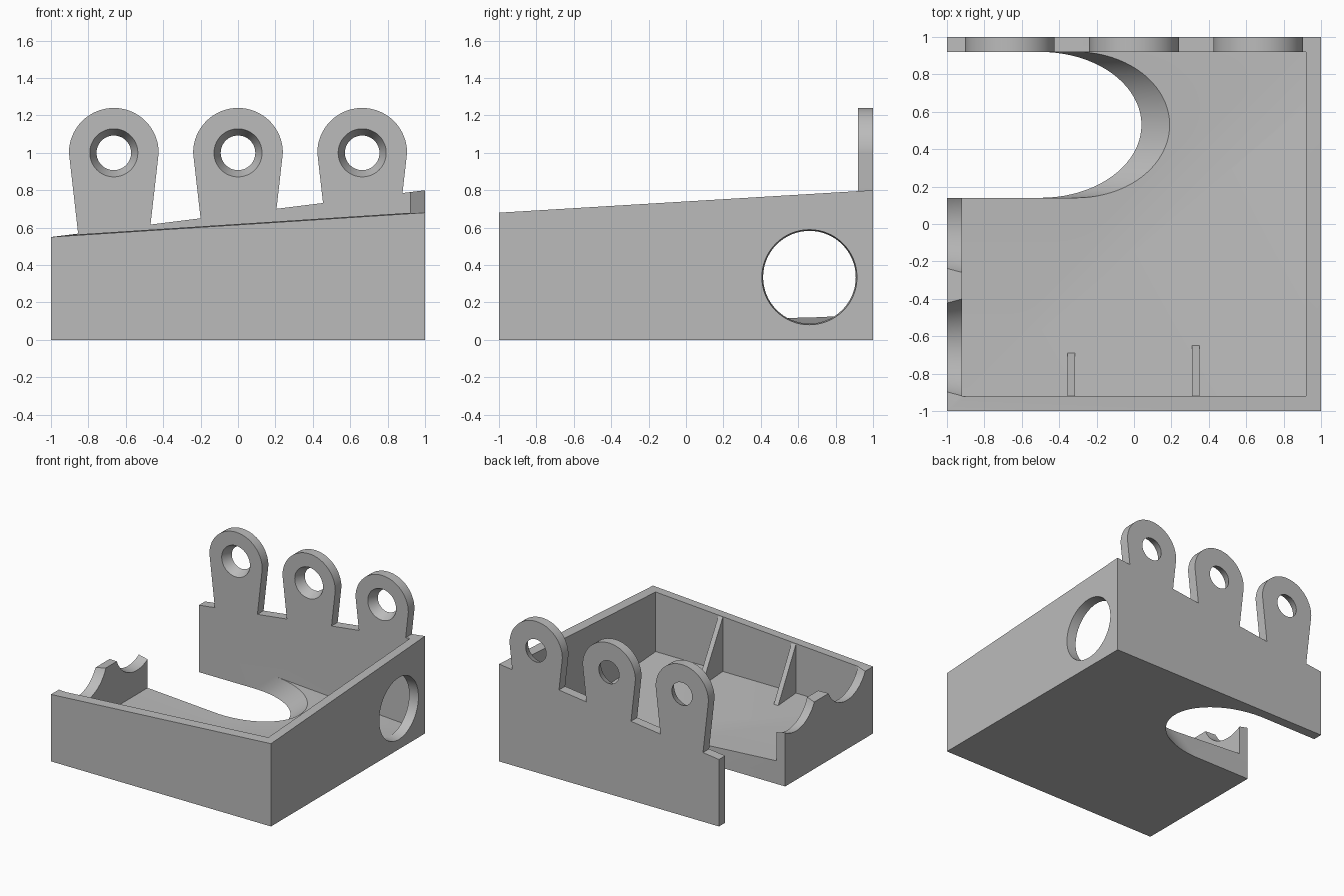
import bpy, bmesh, math

old = bpy.data.objects.get("Cube")
if old:
    bpy.data.objects.remove(old, do_unlink=True)

grey = bpy.data.materials.new("plain_grey")
grey.use_nodes = True
COLOR = (0.5, 0.5, 0.5, 1)
grey.diffuse_color = COLOR
grey.node_tree.nodes["Principled BSDF"].inputs["Base Color"].default_value = COLOR

WALL = 0.92    # inner faces of the walls


def rim(x, y):
    """Height of the twisted rim."""
    return 0.55 + (x + 1) / 2 * (0.13 + (y + 1) / 2 * 0.12)


def floor(x, y):
    """Height of the sloping floor, folded along its diagonal."""
    return 0.13 - 0.065 * x if y > x else 0.19 - 0.065 * (y + WALL)


def loft(name, lower, upper):
    """Solid between two matching loops of points."""
    bm = bmesh.new()
    a = [bm.verts.new(p) for p in lower]
    b = [bm.verts.new(p) for p in upper]
    n = len(a)
    bm.faces.new(a[::-1])
    bm.faces.new(b)
    for i in range(n):
        j = (i + 1) % n
        bm.faces.new((a[i], a[j], b[j], b[i]))
    if n == 4:
        # fold twisted quads along the diagonal from the first corner
        for loop in (a, b):
            bmesh.utils.face_split(next(f for f in loop[0].link_faces if set(f.verts) == set(loop)),
                                   loop[0], loop[2])
    bmesh.ops.recalc_face_normals(bm, faces=bm.faces)
    me = bpy.data.meshes.new(name)
    bm.to_mesh(me)
    bm.free()
    me.materials.append(grey)
    ob = bpy.data.objects.new(name, me)
    bpy.context.collection.objects.link(ob)
    return ob


def ring(r, count=64):
    return [(r * math.cos(2 * math.pi * i / count), r * math.sin(2 * math.pi * i / count))
            for i in range(count)]


def cone_x(name, y, z, x0, r0, x1, r1):
    return loft(name, [(x0, y + u, z + v) for u, v in ring(r0)],
                [(x1, y + u, z + v) for u, v in ring(r1)])


def cone_y(name, x, z, y0, r0, y1, r1):
    return loft(name, [(x + u, y0, z + v) for u, v in ring(r0)],
                [(x + u, y1, z + v) for u, v in ring(r1)])


def cut(ob, cutters):
    """Subtract the cutters, apply the result and drop the cutters."""
    for c in cutters:
        c.hide_render = True
        m = ob.modifiers.new("cut", "BOOLEAN")
        m.operation, m.solver, m.object = "DIFFERENCE", "EXACT", c
    bpy.context.view_layer.objects.active = ob
    for m in list(ob.modifiers):
        bpy.ops.object.modifier_apply(modifier=m.name)
    for c in cutters:
        bpy.data.objects.remove(c, do_unlink=True)


def smooth(ob):
    bpy.ops.object.select_all(action="DESELECT")
    ob.select_set(True)
    bpy.context.view_layer.objects.active = ob
    bpy.ops.object.shade_smooth_by_angle(angle=math.radians(25))


def square(s):
    return [(-s, -s), (s, -s), (s, s), (-s, s)]


# Tray body with an open top and sloping floor
tray = loft("tray_body", [(x, y, 0) for x, y in square(1)],
            [(x, y, rim(x, y)) for x, y in square(1)])
cavity = loft("cavity_cutter", [(x, y, floor(x, y)) for x, y in square(WALL)],
              [(x, y, 1.2) for x, y in square(WALL)])

# Slanted round-ended slot through the floor, open to the right side
Y0, Y1, SLANT = 0.14, WALL, 1.28


def slot(z):
    arc = [math.pi * (i / 40 - 0.5) for i in range(41)]
    pts = [(-0.5 + SLANT * z + 0.54 * math.cos(t), (Y0 + Y1) / 2 + (Y1 - Y0) / 2 * math.sin(t), z)
           for t in arc]
    return pts + [(-1.3, Y1, z), (-1.3, Y0, z)]


floor_slot = loft("slot_cutter", slot(-0.05), slot(0.3))
side_gap = loft("gap_cutter", [(x, y, 0.15) for x, y in ((-1.3, Y0), (-0.9, Y0), (-0.9, Y1), (-1.3, Y1))],
                [(x, y, 1) for x, y in ((-1.3, Y0), (-0.9, Y0), (-0.9, Y1), (-1.3, Y1))])

# Round port in the left wall and two half-round notches in the right wall
port = cone_x("port_cutter", 0.66, 0.335, 1.02, 0.256, 0.9, 0.246)
notches = [cone_x("notch_cutter", y, 0.667, -1.02, 0.261, -0.9, 0.284) for y in (-0.66, 0)]
cut(tray, [cavity, floor_slot, side_gap, port] + notches)
smooth(tray)

# Three hinge lugs with tapered holes on the back wall
for i, x in enumerate((-0.664, 0, 0.664)):
    arc = [math.pi * k / 32 for k in range(33)]
    outline = [(x + 0.24 * math.cos(t), 1 + 0.24 * math.sin(t)) for t in arc]
    outline += [(x - 0.183, 0.5), (x + 0.183, 0.5)]
    lug = loft(f"hinge_lug_{i + 1}", [(u, WALL, v) for u, v in outline],
               [(u, 1, v) for u, v in outline])
    cut(lug, [cone_y("lug_hole_cutter", x, 1, WALL - 0.01, 0.133, 1.01, 0.088)])
    smooth(lug)

# Two triangular ribs bracing the front wall
for name, x, foot in (("rib_left", 0.33, -0.65), ("rib_right", -0.335, -0.69)):
    top = rim(x, -WALL) - 0.005
    side = [(-WALL - 0.01, 0.1), (foot, 0.1), (foot, floor(x, foot)), (-WALL, top), (-WALL - 0.01, top)]
    loft(name, [(x - 0.02, y, z) for y, z in side], [(x + 0.02, y, z) for y, z in side])
